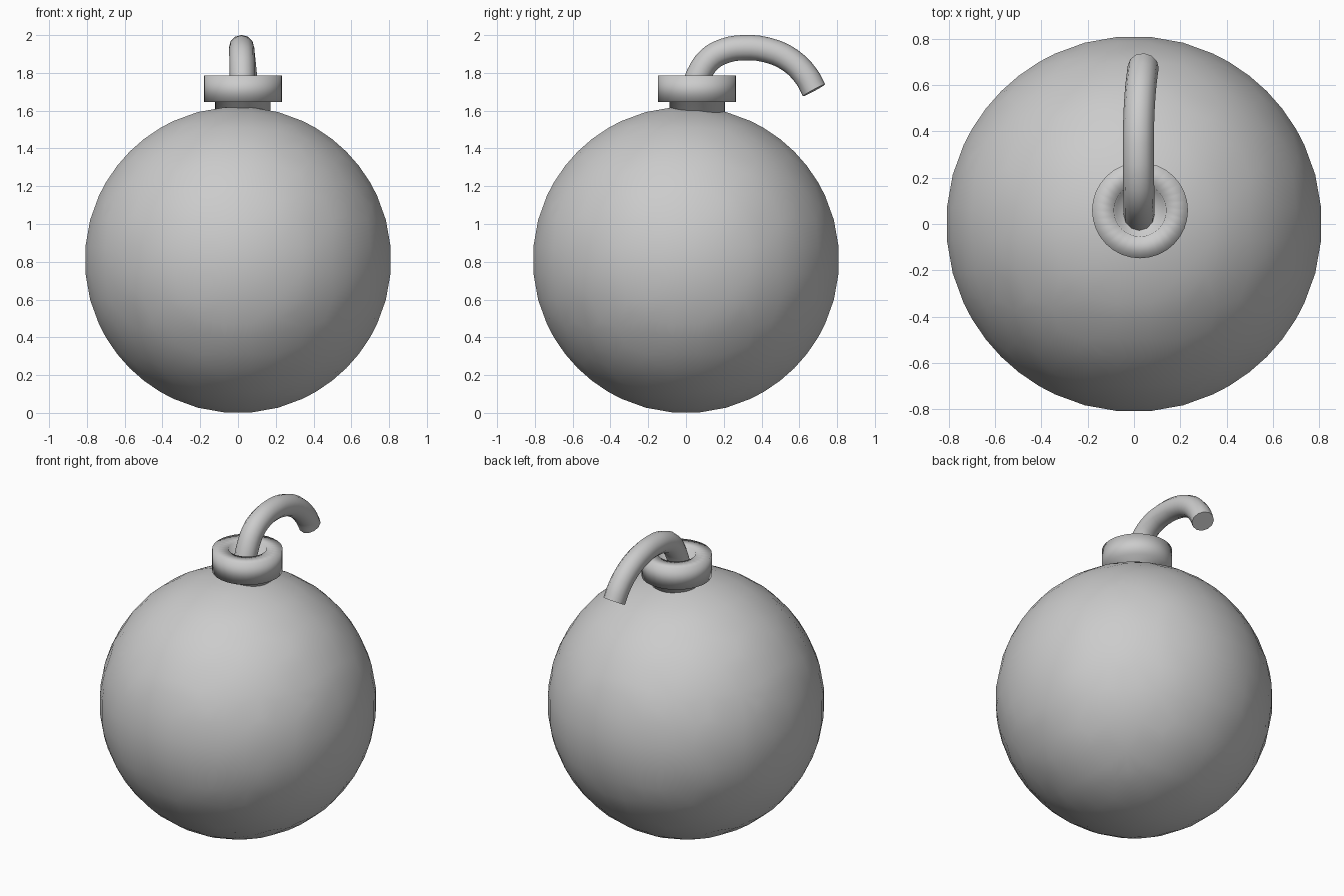
import bpy, bmesh, math
from itertools import product
from mathutils import Vector

if "Cube" in bpy.data.objects:
    bpy.data.objects.remove(bpy.data.objects["Cube"])


def finish(name, bm, loc, angle):
    bmesh.ops.recalc_face_normals(bm, faces=bm.faces)
    me = bpy.data.meshes.new(name)
    bm.to_mesh(me)
    bm.free()
    ob = bpy.data.objects.new(name, me)
    ob.location = loc
    bpy.context.collection.objects.link(ob)
    for o in bpy.context.selected_objects:
        o.select_set(False)
    ob.select_set(True)
    bpy.context.view_layer.objects.active = ob
    bpy.ops.object.shade_smooth_by_angle(angle=math.radians(angle))
    return ob


# Round body: a remeshed ball, one vertex per grid cell that the sphere crosses
R, STEP, N = 0.81, 0.14, 7
bm = bmesh.new()
cells = {}


def inside(p):
    return (Vector(p) * STEP).length < R


def crossing(a, b):
    a, b = Vector(a) * STEP, Vector(b) * STEP
    return a.lerp(b, (R - a.length) / (b.length - a.length))


def cell_edges(c):
    for axis in range(3):
        for u, v in product((0, 1), repeat=2):
            a = list(c)
            a[(axis + 1) % 3] += u
            a[(axis + 2) % 3] += v
            b = list(a)
            b[axis] += 1
            yield a, b


for c in product(range(-N, N), repeat=3):
    hits = [crossing(a, b) for a, b in cell_edges(c) if inside(a) != inside(b)]
    if hits:
        mid = sum(hits, Vector()) / len(hits)
        cells[c] = bm.verts.new(mid.normalized() * 0.814)

for p in product(range(-N + 1, N), repeat=3):
    for axis in range(3):
        q = list(p)
        q[axis] += 1
        if inside(p) != inside(q):
            quad = []
            for u, v in ((0, 0), (1, 0), (1, 1), (0, 1)):
                c = list(p)
                c[(axis + 1) % 3] -= u
                c[(axis + 2) % 3] -= v
                quad.append(cells[tuple(c)])
            bm.faces.new(quad)
finish("body", bm, (0, 0, 0.81), 60)

# Neck and collar: one turned profile with a recessed top
profile = [(0, 1.5), (0.147, 1.5), (0.147, 1.645), (0.207, 1.645),
           (0.207, 1.785), (0.113, 1.785), (0.105, 1.72), (0, 1.72)]
bm = bmesh.new()
vs = [bm.verts.new((r, 0, z)) for r, z in profile]
es = [bm.edges.new(pair) for pair in zip(vs, vs[1:])]
bmesh.ops.spin(bm, geom=vs + es, cent=(0, 0, 0), axis=(0, 0, 1),
               angle=math.tau, steps=32)
bmesh.ops.remove_doubles(bm, verts=bm.verts, dist=0.0005)
finish("collar", bm, (0.026, 0.059, 0), 100)

# Fuse: round tube along a drooping arc
path = [(0.022, 0.03, 1.68), (0.022, 0.068, 1.79), (0.021, 0.125, 1.872),
        (0.02, 0.2, 1.915), (0.019, 0.3, 1.933), (0.02, 0.43, 1.921),
        (0.026, 0.555, 1.865), (0.035, 0.642, 1.775), (0.04, 0.678, 1.708)]
cu = bpy.data.curves.new("fuse", 'CURVE')
cu.dimensions = '3D'
cu.bevel_depth = 0.067
cu.bevel_resolution = 4
cu.resolution_u = 3
cu.use_fill_caps = True
sp = cu.splines.new('BEZIER')
sp.bezier_points.add(len(path) - 1)
for bp, co in zip(sp.bezier_points, path):
    bp.co = co
    bp.handle_left_type = bp.handle_right_type = 'AUTO'
bpy.context.collection.objects.link(bpy.data.objects.new("fuse", cu))
